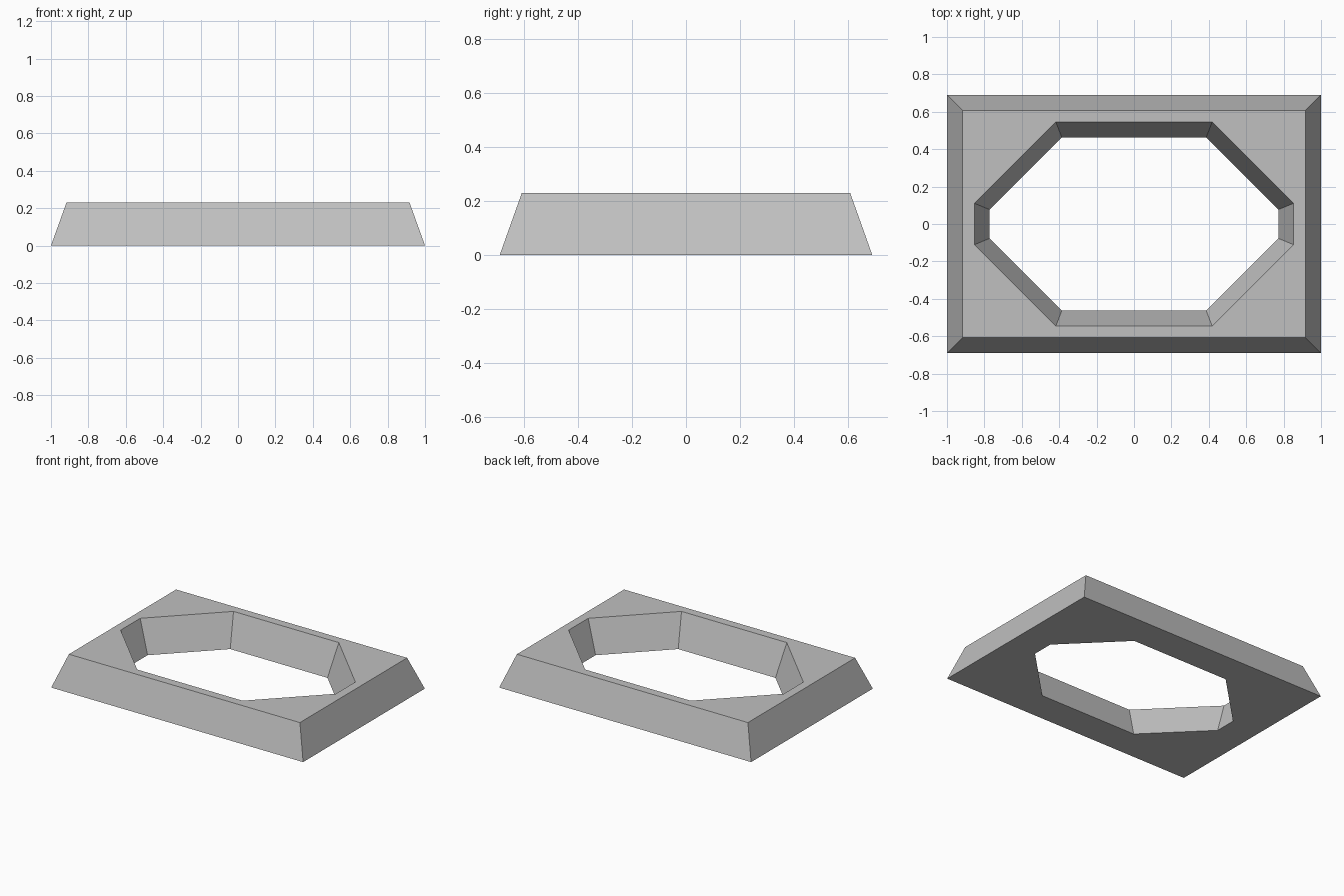
import bpy
import bmesh

cube = bpy.data.objects.get("Cube")
if cube:
    bpy.data.objects.remove(cube, do_unlink=True)

HEIGHT = 0.23

# Plain grey material
grey = bpy.data.materials.new("light_grey")
grey.use_nodes = True
colour = (0.53, 0.53, 0.53, 1)
grey.diffuse_color = colour
grey.node_tree.nodes["Principled BSDF"].inputs["Base Color"].default_value = colour

bm = bmesh.new()
QUADRANTS = [(1, 1), (-1, 1), (-1, -1), (1, -1)]


def rectangle(x, y, z):
    return [bm.verts.new((sx * x, sy * y, z)) for sx, sy in QUADRANTS]


def octagon(long_x, short_y, short_x, long_y, z):
    """Eight corners counter-clockwise, two per quadrant."""
    ring = []
    for sx, sy in QUADRANTS:
        pair = [(sx * long_x, sy * short_y, z), (sx * short_x, sy * long_y, z)]
        if sx * sy < 0:
            pair.reverse()
        ring += [bm.verts.new(p) for p in pair]
    return ring


def walls(lower, upper):
    n = len(lower)
    for i in range(n):
        j = (i + 1) % n
        bm.faces.new((lower[i], lower[j], upper[j], upper[i]))


def pierced_face(rect, hole):
    """Flat face between the rectangle and the octagonal opening."""
    for i in range(4):
        a, b, c = hole[2 * i], hole[2 * i + 1], hole[(2 * i + 2) % 8]
        bm.faces.new((rect[i], b, a))
        bm.faces.new((rect[i], rect[(i + 1) % 4], c, b))


# Sloping outer frame and the opening that narrows downward
base = rectangle(1.0, 0.69, 0)
top = rectangle(0.917, 0.608, HEIGHT)
hole_base = octagon(0.772, 0.077, 0.386, 0.463, 0)
hole_top = octagon(0.854, 0.111, 0.418, 0.546, HEIGHT)

walls(base, top)
walls(hole_base, hole_top)
pierced_face(base, hole_base)
pierced_face(top, hole_top)
bmesh.ops.recalc_face_normals(bm, faces=bm.faces[:])

mesh = bpy.data.meshes.new("bevelled_frame")
bm.to_mesh(mesh)
bm.free()
mesh.materials.append(grey)
frame = bpy.data.objects.new("bevelled_frame", mesh)
bpy.context.collection.objects.link(frame)
